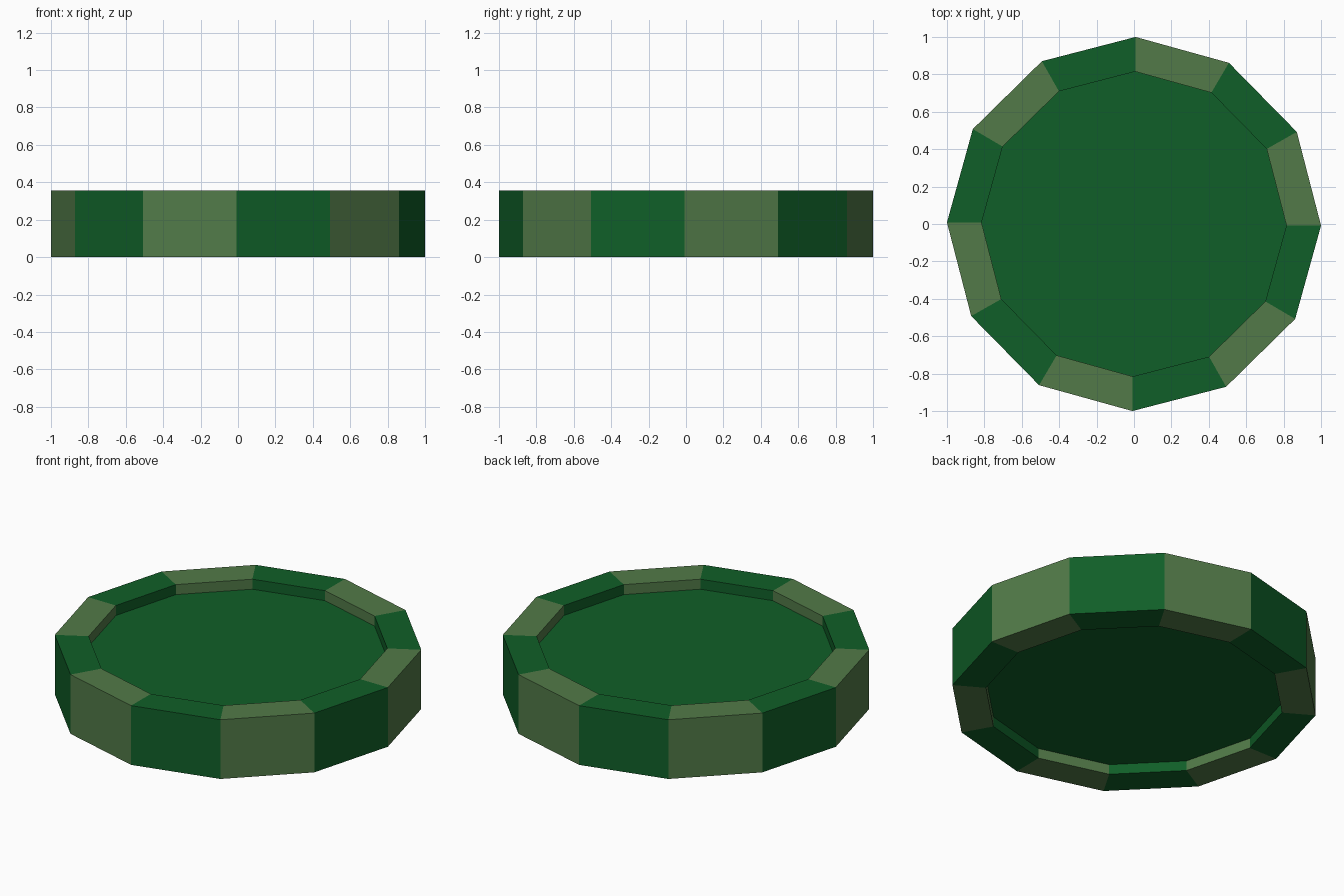
import bpy
import bmesh
from math import cos, sin, radians, tau

SIDES = 12
TWIST = radians(-0.5)
OUTER, INNER = 1.0, 0.815
HEIGHT, RECESS = 0.355, 0.06

cube = bpy.data.objects.get("Cube")
if cube:
    bpy.data.objects.remove(cube, do_unlink=True)


def make_material(name, rgb):
    mat = bpy.data.materials.new(name)
    mat.use_nodes = True
    colour = (*rgb, 1.0)
    mat.diffuse_color = colour
    mat.node_tree.nodes["Principled BSDF"].inputs["Base Color"].default_value = colour
    return mat


dark_green = make_material("dark green", (0.005, 0.114, 0.021))
sage_green = make_material("sage green", (0.084, 0.195, 0.065))


def ring(bm, radius, z):
    angles = [TWIST + tau * i / SIDES for i in range(SIDES)]
    return [bm.verts.new((radius * cos(a), radius * sin(a), z)) for a in angles]


# Disc: a raised rim around a recessed face on both sides
bm = bmesh.new()
profile = [
    (INNER, RECESS),
    (INNER, 0),
    (OUTER, 0),
    (OUTER, HEIGHT),
    (INNER, HEIGHT),
    (INNER, HEIGHT - RECESS),
]
rings = [ring(bm, r, z) for r, z in profile]

# Rim segments alternate between the two greens
for low, high in zip(rings, rings[1:]):
    for i in range(SIDES):
        j = (i + 1) % SIDES
        face = bm.faces.new((low[i], low[j], high[j], high[i]))
        face.material_index = 1 - i % 2

# Recessed top and bottom faces
bm.faces.new(rings[-1])
bm.faces.new(reversed(rings[0]))
bmesh.ops.recalc_face_normals(bm, faces=bm.faces)

mesh = bpy.data.meshes.new("round_chip")
bm.to_mesh(mesh)
bm.free()
mesh.materials.append(dark_green)
mesh.materials.append(sage_green)
chip = bpy.data.objects.new("round_chip", mesh)
bpy.context.collection.objects.link(chip)
